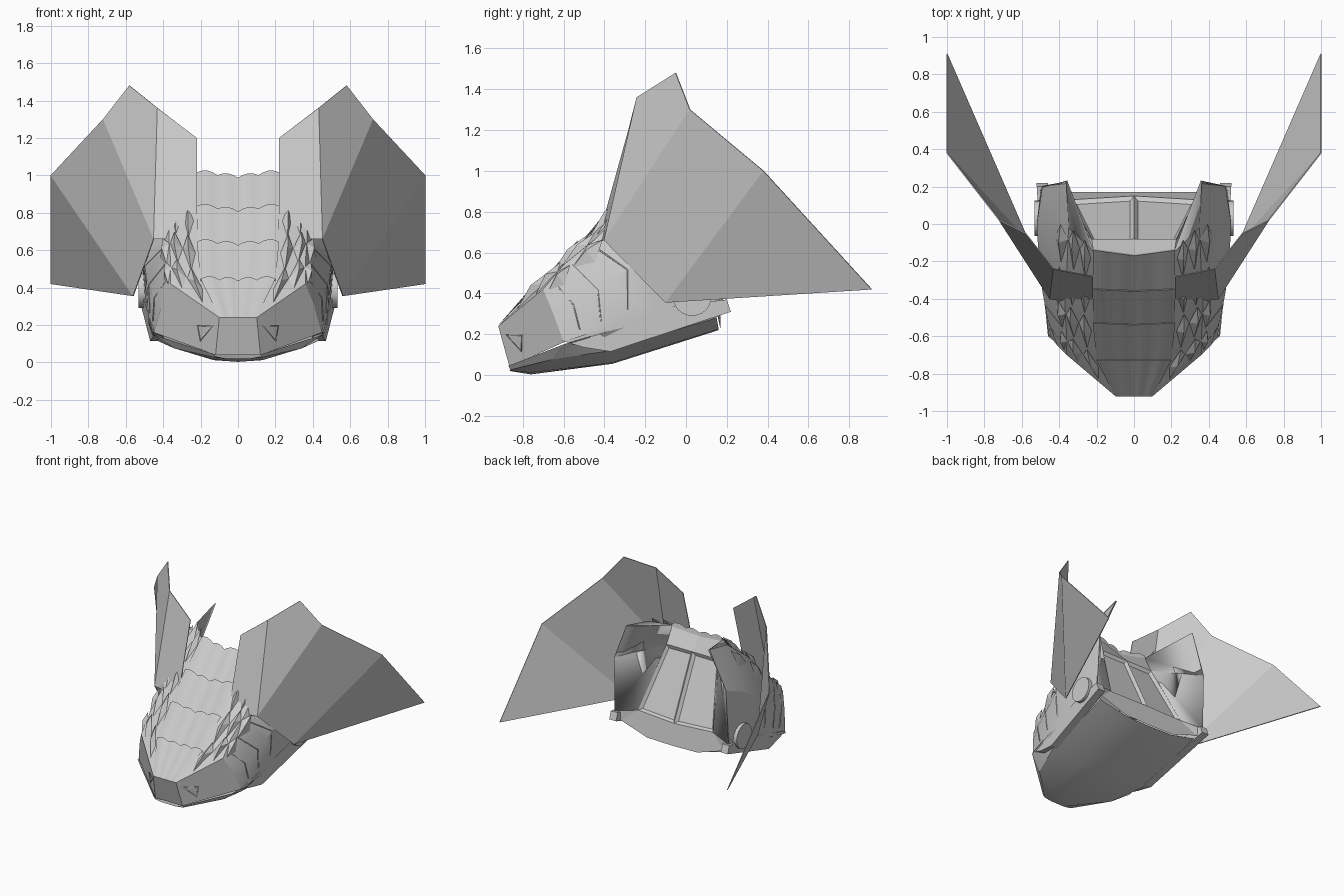
import bpy, bmesh, math
from mathutils import Vector

cube = bpy.data.objects.get("Cube")
if cube:
    bpy.data.objects.remove(cube, do_unlink=True)

GREY = (0.6, 0.6, 0.6, 1)
grey = bpy.data.materials.new("plain grey")
grey.use_nodes = True
grey.diffuse_color = GREY
grey.node_tree.nodes["Principled BSDF"].inputs["Base Color"].default_value = GREY
MIDDLE = Vector((0, -0.3, 0.4))


def build(name, faces, thick=0, smooth=False, inset=None):
    """Make an object from half-model faces, mirrored across x."""
    bm = bmesh.new()
    for side in (1, -1):
        for face in faces:
            bm.faces.new([bm.verts.new((side * p[0], p[1], p[2])) for p in face])
    bmesh.ops.remove_doubles(bm, verts=bm.verts, dist=0.0005)
    for f in bm.faces:
        f.normal_update()
        if f.normal.dot(f.calc_center_median() - MIDDLE) < 0:
            f.normal_flip()
    if inset:
        bmesh.ops.inset_individual(bm, faces=bm.faces[:], thickness=inset, depth=-0.02)
    mesh = bpy.data.meshes.new(name)
    bm.to_mesh(mesh)
    bm.free()
    mesh.materials.append(grey)
    obj = bpy.data.objects.new(name, mesh)
    bpy.context.collection.objects.link(obj)
    if thick:
        mod = obj.modifiers.new("thickness", "SOLIDIFY")
        mod.thickness = thick
        mod.offset = 0
    if smooth:
        bpy.ops.object.select_all(action="DESELECT")
        obj.select_set(True)
        bpy.context.view_layer.objects.active = obj
        bpy.ops.object.shade_smooth_by_angle(angle=math.radians(28))
    return obj


def loft(rows):
    return [(a[i], a[i + 1], b[i + 1], b[i])
            for a, b in zip(rows, rows[1:]) for i in range(len(a) - 1)]


def line(name, points, closed=False):
    """Fine raised panel line on both sides."""
    curve = bpy.data.curves.new(name, "CURVE")
    curve.dimensions = "3D"
    curve.bevel_depth = 0.004
    curve.bevel_resolution = 0
    for side in (1, -1):
        spline = curve.splines.new("POLY")
        spline.points.add(len(points) - 1)
        spline.use_cyclic_u = closed
        for sp, p in zip(spline.points, points):
            sp.co = (side * p[0], p[1], p[2], 1)
    curve.materials.append(grey)
    bpy.context.collection.objects.link(bpy.data.objects.new(name, curve))


# Shell sections, nose to rear: centre, ridge, shoulder, waist, bottom
shell = [[Vector(p) for p in row] for row in (
    ((0, -.92, .24), (.1, -.92, .24), (.36, -.7, .42), (.41, -.65, .3), (.45, -.6, .16)),
    ((0, -.73, .42), (.2, -.73, .43), (.36, -.6, .54), (.46, -.52, .36), (.46, -.48, .19)),
    ((0, -.54, .61), (.22, -.53, .63), (.37, -.44, .67), (.49, -.36, .46), (.48, -.34, .24)),
    ((0, -.36, .79), (.22, -.35, .82), (.36, -.26, .86), (.51, -.18, .6), (.49, -.15, .3)),
    ((0, -.17, .97), (.22, -.14, 1), (.35, -.02, 1.04), (.52, 0, .72), (.5, .02, .34)),
)]
fin_edge = [Vector(p) for p in ((.36, .23, 1.1), (.49, .2, .8), (.5, .18, .37))]
build("hull_shell", loft(shell) + loft([shell[-1][2:], fin_edge]), smooth=True)


def on_shell(u, v):
    i, j = min(int(u), 3), min(int(v), 3)
    a = shell[i][j].lerp(shell[i][j + 1], v - j)
    b = shell[i + 1][j].lerp(shell[i + 1][j + 1], v - j)
    return a.lerp(b, u - i)


# Nose plate and cheeks
chin = Vector((.12, -.865, .04))
chin_mid = Vector((0, -.865, .04))
nose, ridge, shoulder, waist, bottom = shell[0]
build("nose_plate", [(nose, ridge, chin, chin_mid)])
build("cheeks", [(ridge, shoulder, waist, bottom, chin)])


def on_cheek(u, v):
    return ridge.lerp(shoulder, u).lerp(chin.lerp(bottom, u), v)


line("cheek_triangle", [on_cheek(.1, .3), on_cheek(.36, .5), on_cheek(.27, .8)], True)

# Overlapping scalloped rows along the back
up = Vector((0, -.7, .7))
along = Vector((0, .7, .7))
for n in range(4):
    front, rear, under = [], [], []
    for k in range(9):
        v = k / 8
        bump = 0.012 + 0.012 * abs(math.sin(v * math.pi * 2))
        front.append(on_shell(n, v) + up * 0.002)
        rear.append(on_shell(n + 1, v) + up * bump + along * bump)
        under.append(on_shell(n + 1, v) - up * 0.01)
    build("back_scale_row", loft([front, rear, under]), smooth=True)

# Pointed scales on both shoulders
for n in range(4):
    for v, size in ((1.3, .045), (1.75, .04), (2.2, .035)):
        out = Vector((0.45 * (v - 1), -.5, .6))
        root = on_shell(n + .15, v)
        a, b = on_shell(n + .75, v - .22), on_shell(n + .75, v + .22)
        tip = on_shell(n + 1, v) + along * size + out * size * .5
        crest = on_shell(n + .7, v) + out * size
        build("shoulder_scale", [(root, a, crest), (root, crest, b),
                                 (a, tip, crest), (b, crest, tip), (a, b, tip)])

# Chevron seams on the flanks
for top, mid, low in ((.45, .75, .75), (1.2, 1.55, 1.5), (1.9, 2.4, 2.3)):
    line("flank_seam", [on_shell(top, 2.15), on_shell(mid, 3), on_shell(low, 3.75)])

# Rear fins: inner walls and small roof between back and fin tip
sill, head = Vector((.33, .13, .4)), Vector((.23, -.08, .87))
corner = shell[-1][1]
inner = [corner, head, sill]
build("rear_fin_wall", loft([inner, fin_edge]) + [(corner, shell[-1][2], fin_edge[0])],
      thick=.008, smooth=True)

# Rear window pair with frame, cap above and skirt below
sill_mid, head_mid = (0, .15, .39), (0, -.08, .87)
build("rear_windows", [(sill_mid, sill, head, head_mid)], inset=.03)
build("window_cap", [(head_mid, head, corner, shell[-1][0])])
build("rear_skirt", [(sill_mid, sill, (.45, .17, .3), (.22, .17, .225), (0, .17, .22)),
                     (sill, fin_edge[2], (.45, .17, .3))])

# Belly
belly = [
    ((0, -.865, .02), (.06, -.865, .02), (.12, -.86, .025), (.13, -.87, .045)),
    ((0, -.76, .003), (.13, -.76, .012), (.34, -.66, .075), (.46, -.6, .15)),
    ((0, -.36, .055), (.2, -.36, .06), (.43, -.4, .115), (.48, -.4, .21)),
    ((0, .16, .22), (.22, .16, .225), (.44, .15, .28), (.47, .15, .34)),
]
build("belly", loft(belly), smooth=True)

# Side rails along the lower edge
profile = [(-.6, .165), (-.05, .34), (.2, .37), (.22, .31), (-.37, .115), (-.5, .135)]
taper = [.455, .505, .52, .52, .47, .455]
outer = [(x, y, z) for x, (y, z) in zip(taper, profile)]
inside = [(x - .06, y, z) for x, y, z in outer]
build("side_rail", [outer, inside] + loft([outer + outer[:1], inside + inside[:1]]))

# Pivot discs
for side in (1, -1):
    bpy.ops.mesh.primitive_cylinder_add(vertices=24, radius=.095, depth=.07,
                                        location=(side * .497, .03, .385),
                                        rotation=(0, math.pi / 2, 0))
    disc = bpy.context.object
    disc.name = "pivot_disc"
    disc.data.materials.append(grey)
    bpy.ops.object.shade_smooth_by_angle(angle=math.radians(30))

# Folded sheet wings
top_in, top_mid = (.22, -.28, 1.2), (.43, -.24, 1.36)
peak, upper = (.58, -.05, 1.48), (.72, .02, 1.3)
outer_top, outer_tip = (1, .38, 1), (1, .91, .42)
low, root_out, root_in = (.56, -.1, .355), (.45, -.4, .66), (.22, -.43, .66)
build("wing", [(top_in, top_mid, root_out, root_in),
               (top_mid, peak, upper, root_out),
               (upper, outer_top, low, root_out),
               (outer_top, outer_tip, low)], thick=.006)
